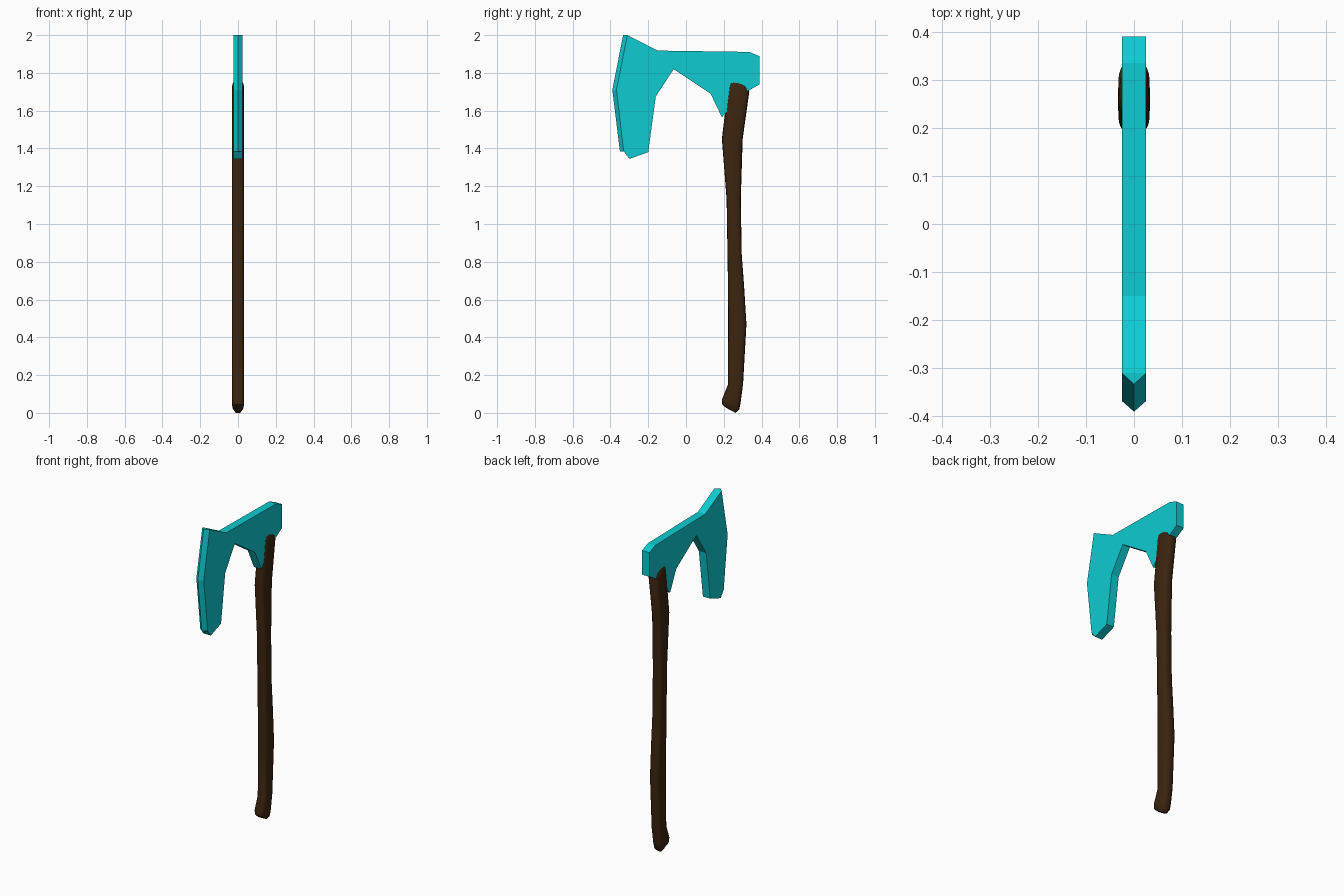
import bpy, bmesh
from math import cos, sin, pi, copysign, radians
from mathutils import Vector

if "Cube" in bpy.data.objects:
    bpy.data.objects.remove(bpy.data.objects["Cube"])


def material(name, rgb):
    m = bpy.data.materials.new(name)
    m.diffuse_color = (*rgb, 1)
    m.use_nodes = True
    m.node_tree.nodes["Principled BSDF"].inputs["Base Color"].default_value = m.diffuse_color
    return m


def finish(bm, name, mat):
    bmesh.ops.recalc_face_normals(bm, faces=bm.faces[:])
    me = bpy.data.meshes.new(name)
    bm.to_mesh(me)
    bm.free()
    ob = bpy.data.objects.new(name, me)
    bpy.context.collection.objects.link(ob)
    me.materials.append(mat)
    return ob


# Axe head: flat side outline (y, z), closed in front by a V-shaped cutting edge
T = 0.025
outline = [(-0.31, 2.0), (-0.15, 1.918), (0.335, 1.911), (0.39, 1.888),
           (0.39, 1.74), (0.335, 1.708), (0.30, 1.69), (0.19, 1.565),
           (0.13, 1.69), (-0.065, 1.82), (-0.16, 1.675), (-0.20, 1.38),
           (-0.30, 1.345), (-0.33, 1.385), (-0.368, 1.71)]
edge = [(-0.35, 1.385), (-0.39, 1.71), (-0.333, 2.0)]

bm = bmesh.new()
left = [bm.verts.new((-T, y, z)) for y, z in outline]
right = [bm.verts.new((T, y, z)) for y, z in outline]
tip = [bm.verts.new((0, y, z)) for y, z in edge]
bm.faces.new(left)
bm.faces.new(right[::-1])
for i in range(13):                                   # rim
    bm.faces.new((left[i], left[i + 1], right[i + 1], right[i]))
for side in (left, right):                            # sharpened bevels
    front = [side[13], side[14], side[0]]
    for i in range(2):
        bm.faces.new((front[i], front[i + 1], tip[i + 1], tip[i]))
bm.faces.new((left[13], right[13], tip[0]))
bm.faces.new((left[0], right[0], tip[2]))
finish(bm, "axe_head", material("cyan", (0.004, 0.6, 0.64)))

# Handle: rounded sections lofted between front and back points (y, z), half width
stations = [
    ((0.210, 0.028), (0.262, 0.000), 0.018),
    ((0.192, 0.045), (0.282, 0.018), 0.030),
    ((0.190, 0.070), (0.289, 0.055), 0.033),
    ((0.222, 0.150), (0.302, 0.150), 0.033),
    ((0.223, 0.470), (0.320, 0.470), 0.033),
    ((0.222, 0.680), (0.307, 0.680), 0.033),
    ((0.220, 0.820), (0.295, 0.840), 0.033),
    ((0.215, 1.130), (0.290, 1.130), 0.033),
    ((0.190, 1.450), (0.300, 1.450), 0.033),
    ((0.222, 1.720), (0.335, 1.700), 0.033),
    ((0.228, 1.748), (0.322, 1.727), 0.030),
    ((0.242, 1.761), (0.290, 1.760), 0.018),
]
N = 16
bm = bmesh.new()
rings = []
for f, b, w in stations:
    f, b = Vector((0, *f)), Vector((0, *b))
    ring = []
    for k in range(N):
        a = 2 * pi * k / N
        c, s = (copysign(abs(v) ** 0.6, v) if abs(v) > 1e-6 else 0
                for v in (cos(a), sin(a)))
        ring.append(bm.verts.new((f + b) / 2 + (b - f) / 2 * c + Vector((w * s, 0, 0))))
    rings.append(ring)
for r, q in zip(rings, rings[1:]):
    for k in range(N):
        j = (k + 1) % N
        bm.faces.new((r[k], r[j], q[j], q[k]))
bm.faces.new(rings[0])
bm.faces.new(rings[-1])
handle = finish(bm, "handle", material("dark_brown", (0.045, 0.018, 0.005)))
bpy.context.view_layer.objects.active = handle
handle.select_set(True)
bpy.ops.object.shade_smooth_by_angle(angle=radians(40))
